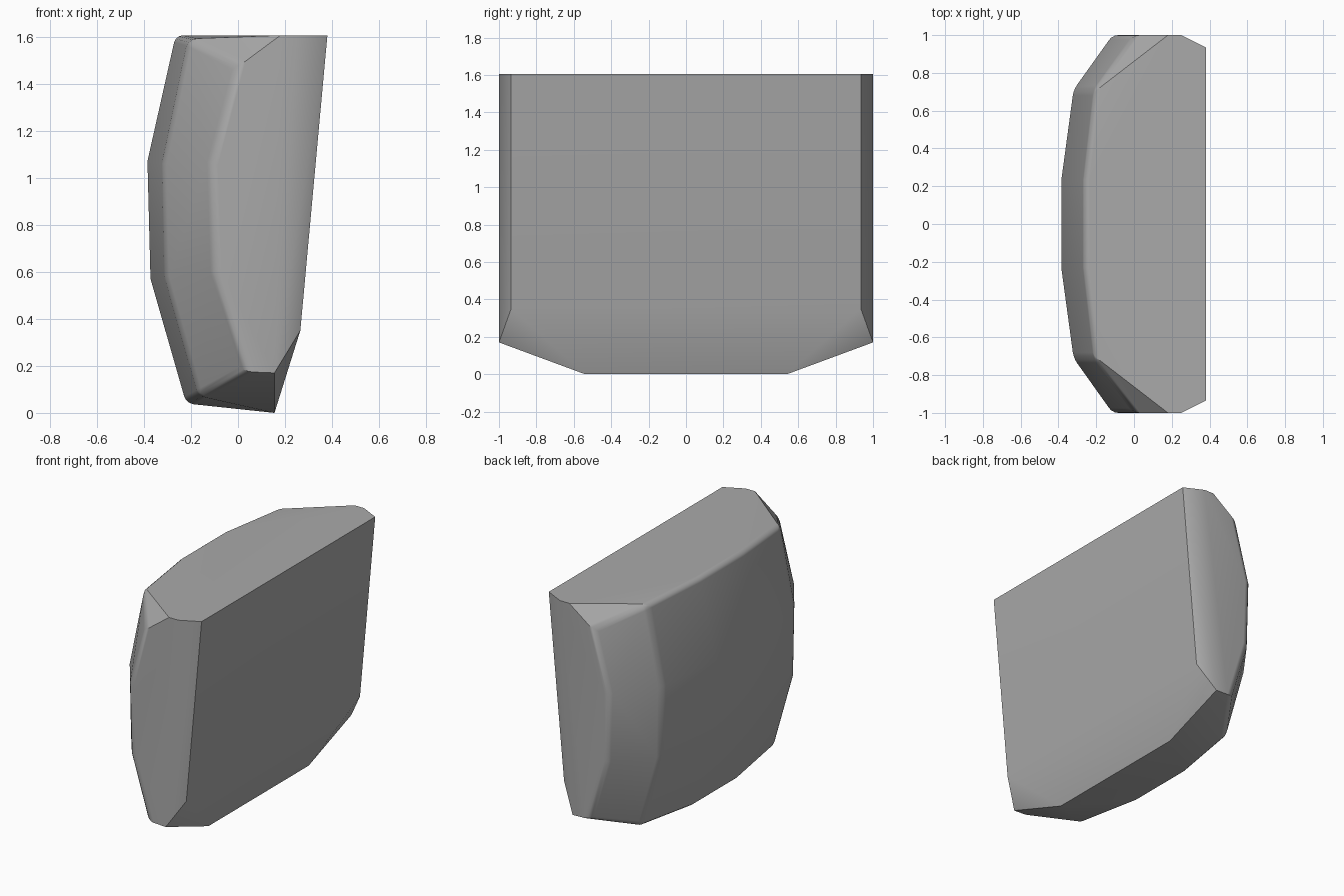
import bpy
import bmesh
import math

if "Cube" in bpy.data.objects:
    bpy.data.objects.remove(bpy.data.objects["Cube"], do_unlink=True)

grey = bpy.data.materials.new("plain grey")
grey.use_nodes = True
colour = (0.4, 0.4, 0.4, 1)
grey.diffuse_color = colour
grey.node_tree.nodes["Principled BSDF"].inputs["Base Color"].default_value = colour

# Flat front panel corners, tucked in at the foot
panel = [(0.38, 0.935, 1.605), (0.265, 0.935, 0.35),
         (0.155, 1, 0.17), (0.155, 0.54, 0)]
# Top rim of the side walls
rim = [(0.25, 1, 1.605), (0.18, 1, 1.605)]
# Bulging back: one column of (x, z) per distance from the middle
columns = {
    0.23: [(-0.265, 1.605), (-0.385, 1.07), (-0.372, 0.57), (-0.22, 0.04)],
    0.71: [(-0.21, 1.59), (-0.32, 1.06), (-0.31, 0.58), (-0.165, 0.07)],
    1.0: [(0, 1.48), (-0.115, 1.06), (-0.1, 0.6), (0.03, 0.175)],
}
back = [(x, y, z) for y, column in columns.items() for x, z in column]

# Faceted shell wrapped around both mirrored halves
bm = bmesh.new()
for x, y, z in panel + rim + back:
    for side in (-1, 1):
        bm.verts.new((x, y * side, z))
bmesh.ops.convex_hull(bm, input=bm.verts[:])
bmesh.ops.dissolve_limit(bm, angle_limit=math.radians(1.5),
                         verts=bm.verts[:], edges=bm.edges[:])
bmesh.ops.recalc_face_normals(bm, faces=bm.faces[:])

# Soften the creases around the back, keep the front panel edges crisp
creases = [e for e in bm.edges
           if all(v.co.x < 0.1 for v in e.verts)
           and e.calc_face_angle(0) > math.radians(20)]
bmesh.ops.bevel(bm, geom=creases, offset=0.03, offset_type='OFFSET',
                segments=3, profile=0.5, affect='EDGES', clamp_overlap=True)
bmesh.ops.recalc_face_normals(bm, faces=bm.faces[:])

mesh = bpy.data.meshes.new("padded_block")
bm.to_mesh(mesh)
bm.free()
mesh.materials.append(grey)
block = bpy.data.objects.new("padded_block", mesh)
bpy.context.collection.objects.link(block)

# Smooth shading with sharp panel edges
bpy.ops.object.select_all(action='DESELECT')
block.select_set(True)
bpy.context.view_layer.objects.active = block
bpy.ops.object.shade_smooth_by_angle(angle=math.radians(30))
normals = block.modifiers.new("even shading", 'WEIGHTED_NORMAL')
normals.keep_sharp = True
